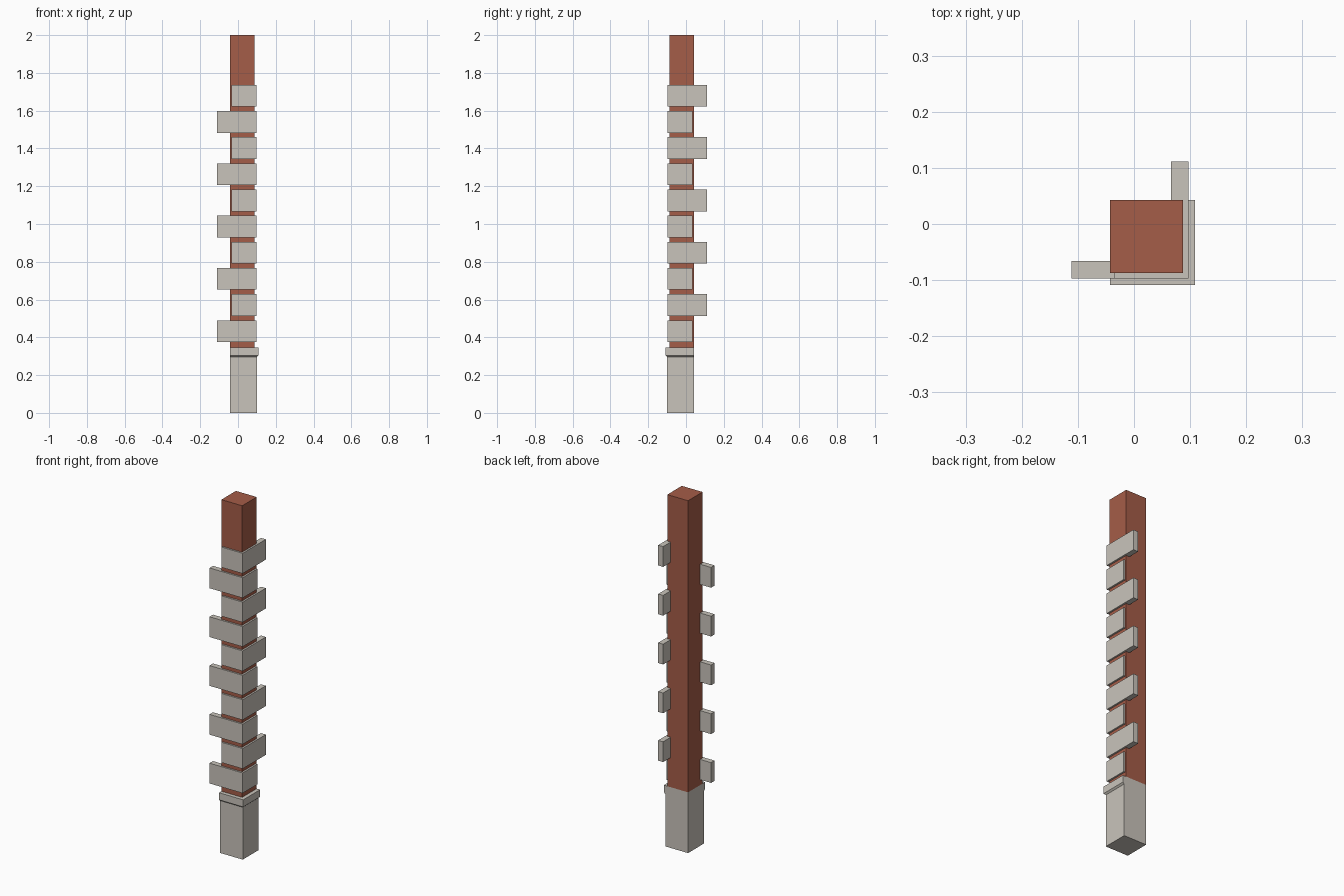
import bpy, bmesh

if "Cube" in bpy.data.objects:
    bpy.data.objects.remove(bpy.data.objects["Cube"], do_unlink=True)


def make_material(name, color):
    mat = bpy.data.materials.new(name)
    mat.use_nodes = True
    mat.diffuse_color = color
    mat.node_tree.nodes["Principled BSDF"].inputs["Base Color"].default_value = color
    return mat


brick = make_material("red brick", (0.376, 0.109, 0.065, 1))
stone = make_material("pale stone", (0.584, 0.552, 0.497, 1))


def loft(name, rings, mat):
    """Join a stack of equal-length outlines into a closed solid."""
    bm = bmesh.new()
    loops = [[bm.verts.new(p) for p in ring] for ring in rings]
    for low, high in zip(loops, loops[1:]):
        for i in range(len(low)):
            j = (i + 1) % len(low)
            bm.faces.new((low[i], low[j], high[j], high[i]))
    bm.faces.new(loops[0][::-1])
    bm.faces.new(loops[-1])
    bmesh.ops.recalc_face_normals(bm, faces=bm.faces)
    mesh = bpy.data.meshes.new(name)
    bm.to_mesh(mesh)
    bm.free()
    mesh.materials.append(mat)
    obj = bpy.data.objects.new(name, mesh)
    bpy.context.collection.objects.link(obj)
    return obj


BACK = 0.043     # inner faces of the pillar, at x = -BACK and y = BACK


def square(out, z):
    """Square outline whose front left corner sits at (out, -out)."""
    return [(-BACK, -out, z), (out, -out, z), (out, BACK, z), (-BACK, BACK, z)]


# Brick shaft
loft("brick_shaft", [square(0.087, 0.345), square(0.087, 2.0)], brick)

# Stone plinth with a projecting lip on the two outer sides
loft("stone_plinth", [square(0.10, 0), square(0.10, 0.297),
                      square(0.109, 0.305), square(0.109, 0.345)], stone)

# Corner stones: L-shaped, with the long arm alternating sides
OUT, IN = 0.097, 0.066
LONG, SHORT = 0.111, 0.035
HEIGHT, STEP = 0.115, 0.1385


def corner_outline(x_end, y_end, z):
    return [(-x_end, -OUT, z), (OUT, -OUT, z), (OUT, y_end, z),
            (IN, y_end, z), (IN, -IN, z), (-x_end, -IN, z)]


for i in range(10):
    arms = (LONG, SHORT) if i % 2 == 0 else (SHORT, LONG)
    z = 0.375 + i * STEP
    loft(f"corner_stone_{i + 1}",
         [corner_outline(*arms, z), corner_outline(*arms, z + HEIGHT)], stone)
